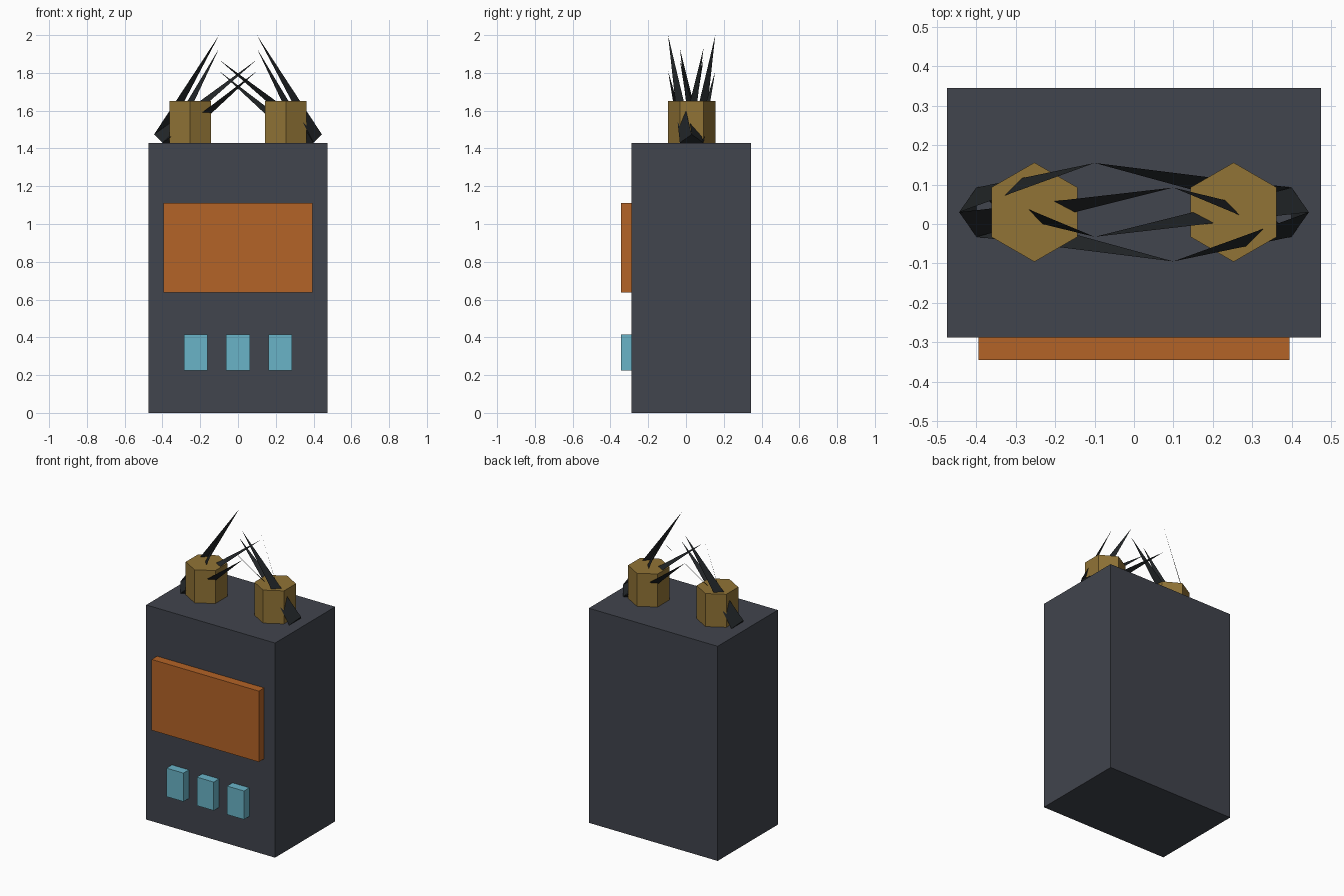
import bpy, bmesh
from math import pi
from mathutils import Matrix, Vector

if "Cube" in bpy.data.objects:
    bpy.data.objects.remove(bpy.data.objects["Cube"])

AXIS_Y = 0.03  # depth of the line through both posts


def material(name, rgb):
    """Material from 0-255 screen colour, converted to linear."""
    m = bpy.data.materials.new(name)
    m.diffuse_color = (*[(c / 255) ** 2.2 for c in rgb], 1)
    m.use_nodes = True
    m.node_tree.nodes["Principled BSDF"].inputs["Base Color"].default_value = m.diffuse_color
    return m


charcoal = material("charcoal", (67, 70, 78))
orange = material("orange", (178, 99, 43))
teal = material("teal", (105, 178, 198))
brass = material("brass", (144, 115, 57))
black = material("black", (38, 41, 43))


def finish(bm, name, mat):
    mesh = bpy.data.meshes.new(name)
    bm.to_mesh(mesh)
    bm.free()
    mesh.materials.append(mat)
    obj = bpy.data.objects.new(name, mesh)
    bpy.context.collection.objects.link(obj)
    return obj


def box(name, lo, hi, mat):
    lo, hi = Vector(lo), Vector(hi)
    bm = bmesh.new()
    bmesh.ops.create_cube(bm, size=1, matrix=Matrix.Translation((lo + hi) / 2)
                          @ Matrix.Diagonal((*(hi - lo), 1)))
    return finish(bm, name, mat)


# Body, front panel and the row of buttons
box("body", (-0.475, -0.288, 0), (0.475, 0.345, 1.43), charcoal)
box("front_panel", (-0.395, -0.345, 0.638), (0.395, -0.288, 1.11), orange)
for i in (-1, 0, 1):
    x = i * 0.223
    box(f"button_{i + 2}", (x - 0.0625, -0.345, 0.225),
        (x + 0.0625, -0.288, 0.415), teal)

# Hexagonal posts, corners pointing front and back
for side, x in (("left", -0.253), ("right", 0.253)):
    bm = bmesh.new()
    bmesh.ops.create_cone(bm, cap_ends=True, segments=6,
                          radius1=0.126, radius2=0.126, depth=0.22,
                          matrix=Matrix.Translation((x, AXIS_Y, 1.54)))
    finish(bm, f"{side}_post", brass)

# Splayed wires: a small tilted square base with one flat blade per edge;
# the left set is the right set turned half way round
R, T = 0.0625, 0.0625 * 0.7071
base = [(0.4 + T, 0, 1.43 + T), (0.4, R, 1.43),
        (0.4 - T, 0, 1.43 - T), (0.4, -R, 1.43)]
tips = [(-0.1, -0.0625, 1.87), (-0.1, 0.125, 1.81),
        (0.1, 0.0625, 1.93), (0.1, -0.125, 2.0)]
for side, angle in (("right", 0), ("left", pi)):
    bm = bmesh.new()
    ring = [bm.verts.new(p) for p in base]
    bm.faces.new(ring[::-1])
    for i, tip in enumerate(tips):
        bm.faces.new((ring[i], ring[(i + 1) % 4], bm.verts.new(tip)))
    bmesh.ops.transform(bm, verts=bm.verts,
                        matrix=Matrix.Translation((0, AXIS_Y, 0))
                        @ Matrix.Rotation(angle, 4, 'Z'))
    finish(bm, f"{side}_wires", black)
